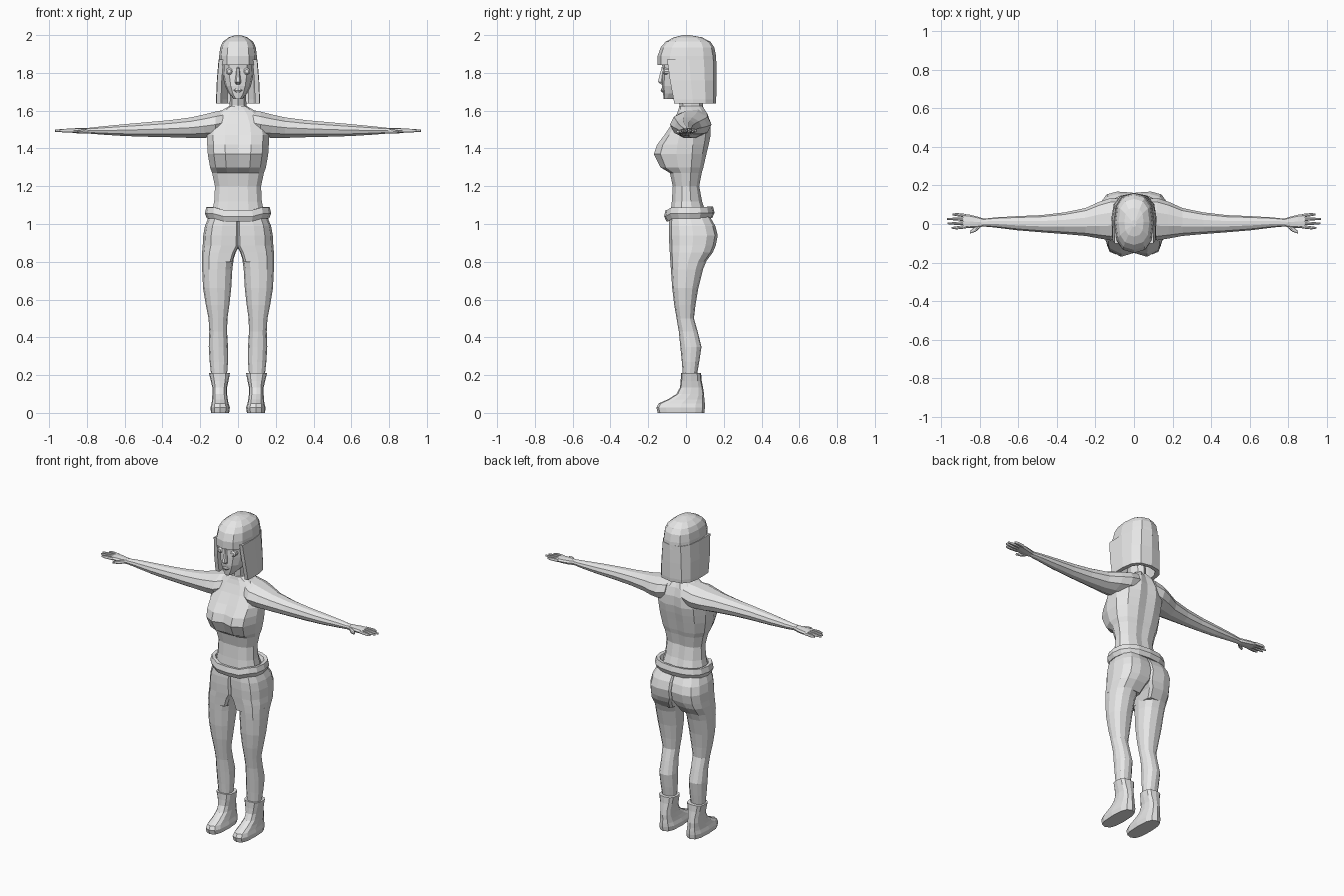
import bpy, bmesh, math

grey = bpy.data.materials.new("plain grey")
grey.diffuse_color = (0.8, 0.8, 0.8, 1)


def oval(n, a0, a1, b0, b1, p=2.0, p_in=None):
    """Rounded ring between a0..a1 and b0..b1; p_in squares off the a0 side."""
    pts = []
    for i in range(n):
        t = 2 * math.pi * i / n
        c, s = math.cos(t), math.sin(t)
        e = 2 / (p_in if p_in and c < 0 else p)
        c = math.copysign(abs(c) ** e, c) if abs(c) > 1e-6 else 0
        s = math.copysign(abs(s) ** e, s) if abs(s) > 1e-6 else 0
        pts.append(((a0 + a1) / 2 + c * (a1 - a0) / 2,
                    (b0 + b1) / 2 + s * (b1 - b0) / 2))
    return pts


def loft(name, rings, mirror=False):
    """Skin a list of equal-length 3D rings and cap both ends."""
    bm = bmesh.new()
    vs = [[bm.verts.new(p) for p in r] for r in rings]
    n = len(vs[0])
    for a, b in zip(vs, vs[1:]):
        for i in range(n):
            j = (i + 1) % n
            bm.faces.new((a[i], a[j], b[j], b[i]))
    bm.faces.new(vs[0][::-1])
    bm.faces.new(vs[-1])
    bmesh.ops.recalc_face_normals(bm, faces=bm.faces)
    me = bpy.data.meshes.new(name)
    bm.to_mesh(me)
    bm.free()
    me.materials.append(grey)
    ob = bpy.data.objects.new(name, me)
    bpy.context.collection.objects.link(ob)
    if mirror:
        m = ob.modifiers.new("mirror", 'MIRROR')
        m.use_mirror_merge = False
    return ob


def stack(name, rows, n=12, p=2.0, p_in=None, mirror=False):
    """Loft upwards from rows of (z, x0, x1, y0, y1)."""
    return loft(name, [[(x, y, r[0]) for x, y in oval(n, *r[1:], p, p_in)]
                       for r in rows], mirror)


def reach(name, rows, n=8, p=2.0):
    """Loft sideways from rows of (x, y0, y1, z0, z1), mirrored."""
    return loft(name, [[(r[0], y, z) for y, z in oval(n, *r[1:], p)]
                       for r in rows], True)


# torso: z, half width, front y, back y, cleft, front corner
def torso_ring(z, w, yf, yb, c, k):
    half = [(0, -c), (.42, -1), (.8, -k), (1, -.3), (1, .3),
            (.75, .8), (.35, 1), (0, .93)]
    half = [(u * w, v * (-yf if v < 0 else yb), z) for u, v in half]
    return half + [(-x, y, h) for x, y, h in half[-2:0:-1]]


loft("torso", [torso_ring(*r) for r in [
    (1.03, .145, -.085, .115, 1, .75),
    (1.12, .126, -.075, .085, 1, .75),
    (1.20, .122, -.07, .07, 1, .75),
    (1.27, .137, -.085, .083, 1, .78),
    (1.30, .148, -.135, .092, .93, .8),
    (1.37, .16, -.17, .108, .88, .8),
    (1.42, .163, -.153, .12, .9, .8),
    (1.47, .165, -.115, .13, .95, .78),
    (1.53, .15, -.075, .13, 1, .75),
    (1.58, .115, -.05, .115, 1, .75),
    (1.605, .08, -.04, .1, 1, .75),
    (1.625, .045, -.035, .085, 1, .8)]])

# neck
stack("neck", [(1.56, -.052, .052, -.045, .1), (1.63, -.044, .044, -.035, .09),
               (1.74, -.042, .042, -.05, .085)], 8)

# arms
reach("arm", [(.06, -.05, .13, 1.47, 1.61), (.12, -.085, .135, 1.455, 1.598),
              (.18, -.075, .115, 1.453, 1.583), (.25, -.062, .083, 1.453, 1.567),
              (.36, -.052, .06, 1.457, 1.552), (.48, -.043, .046, 1.46, 1.541),
              (.60, -.033, .041, 1.464, 1.53), (.72, -.018, .034, 1.472, 1.518),
              (.79, -.012, .026, 1.478, 1.51)], 10)

# hands with four fingers and a thumb
reach("palm", [(.775, -.011, .026, 1.479, 1.51), (.81, -.018, .038, 1.478, 1.508),
               (.85, -.022, .048, 1.48, 1.508), (.885, -.022, .052, 1.484, 1.505)],
      8, 2.8)
for i, tip in enumerate((.945, .965, .97, .94)):
    y0, y1 = -.014 + i * .019, -.02 + i * .023
    reach("finger", [(.87, y0 - .009, y0 + .009, 1.484, 1.505),
                     (.92, y1 - .008, y1 + .008, 1.485, 1.504),
                     (tip, y1 - .004, y1 + .004, 1.488, 1.499)], 8, 2.5)
reach("thumb", [(.79, -.012, .014, 1.48, 1.503), (.82, -.04, -.012, 1.479, 1.501),
                (.85, -.05, -.036, 1.482, 1.496)], 8, 2.5)

# trousers: one leg and half the hips, mirrored
stack("leg", [
    (.18, .06, .14, -.015, .055), (.27, .053, .15, -.022, .07),
    (.35, .053, .155, -.03, .082), (.43, .058, .152, -.038, .062),
    (.50, .056, .156, -.05, .042), (.57, .046, .17, -.062, .05),
    (.66, .036, .185, -.073, .065), (.76, .03, .19, -.08, .09),
    (.82, .022, .19, -.084, .115)], 12, 2.3, None, True)
stack("hip", [
    (.80, .028, .19, -.083, .105), (.85, .012, .19, -.086, .142),
    (.885, -.008, .187, -.088, .157), (.94, -.008, .184, -.091, .168),
    (.99, -.008, .175, -.091, .155), (1.05, -.008, .15, -.085, .12)],
    12, 2.4, 7, True)

# belt: flared band that dips at the front centre
belt = []
for z, g in ((1.03, -.02), (1.028, -.004), (1.055, .008), (1.088, 0),
             (1.085, -.02), (1.06, -.032)):
    belt.append([(x, y, z - (.014 if y < -.07 and abs(x) < .1 else 0)
                  + .03 * max(y, 0))
                 for x, y in oval(16, -.168 - g, .168 + g, -.108 - g, .143 + g, 2.4)])
loft("belt", belt)

# boots
stack("boot", [
    (0, .047, .143, -.15, .097), (.028, .043, .146, -.157, .1),
    (.05, .05, .14, -.145, .1), (.072, .054, .137, -.095, .097),
    (.10, .058, .136, -.05, .096), (.135, .058, .136, -.032, .09),
    (.17, .05, .144, -.028, .083), (.21, .043, .154, -.027, .08)],
    12, 2.8, None, True)

# head
stack("head", [
    (1.662, -.022, .022, -.118, -.04), (1.69, -.048, .048, -.122, .02),
    (1.73, -.068, .068, -.127, .06), (1.78, -.08, .08, -.127, .1),
    (1.82, -.083, .083, -.124, .1), (1.88, -.083, .083, -.13, .1)], 12, 2.4)

# nose, lips and eyes
stack("nose", [(1.738, -.012, .012, -.13, -.11), (1.752, -.016, .016, -.152, -.11),
               (1.83, -.007, .007, -.13, -.11)], 6)
stack("lips", [(1.697, -.012, .012, -.128, -.1), (1.708, -.024, .024, -.134, -.1),
               (1.718, -.012, .012, -.131, -.1)], 8)
loft("eye", [[(x, y, z) for x, z in oval(10, .046 - r, .046 + r, 1.808 - r, 1.808 + r)]
             for y, r in ((-.09, .018), (-.115, .018), (-.122, .01))], True)

# hair cap with a straight fringe
stack("hair_cap", [
    (1.842, -.103, .103, -.15, .161), (1.89, -.1, .1, -.15, .159),
    (1.935, -.094, .094, -.134, .15), (1.965, -.08, .08, -.108, .13),
    (1.988, -.05, .05, -.065, .085), (2.0, -.012, .012, -.015, .02)], 12, 2.5)

# hair curtain: U-shaped wall around the sides and back
side = [(1, 0), (1.02, .45), (.92, .75), (.62, .94), (0, 1)]


def curtain(z, w, yf, yb):
    def wall(w, yb):
        half = [(u * w, yf + v * (yb - yf), z) for u, v in side]
        return half + [(-x, y, h) for x, y, h in half[-2::-1]]
    return wall(w, yb) + wall(w - .024, yb - .024)[::-1]


loft("hair_curtain", [curtain(1.638, .113, -.062, .158), curtain(1.66, .114, -.066, .16),
                      curtain(1.76, .11, -.085, .161), curtain(1.87, .101, -.1, .16)])
